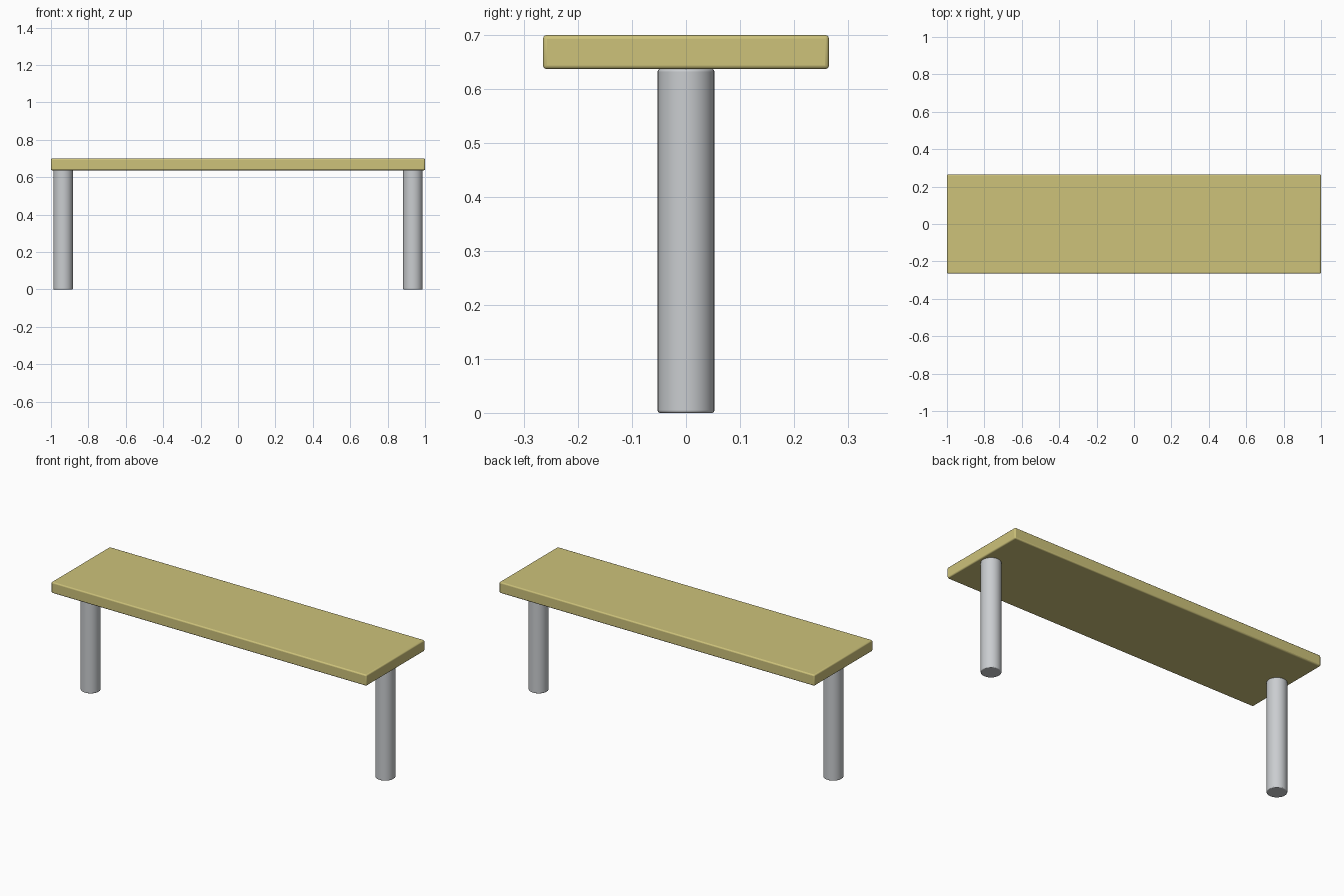
import bpy
import math

cube = bpy.data.objects.get("Cube")
if cube:
    bpy.data.objects.remove(cube, do_unlink=True)


def make_material(name, rgb):
    mat = bpy.data.materials.new(name)
    mat.use_nodes = True
    colour = (*rgb, 1.0)
    mat.diffuse_color = colour
    mat.node_tree.nodes["Principled BSDF"].inputs["Base Color"].default_value = colour
    return mat


def finish(name, mat, bevel):
    """Name the active object, round its edges and smooth the shading."""
    obj = bpy.context.object
    obj.name = name
    obj.data.materials.append(mat)
    bpy.ops.object.transform_apply(location=False, rotation=False, scale=True)
    mod = obj.modifiers.new("rounded_edges", "BEVEL")
    mod.width = bevel
    mod.segments = 3
    mod.limit_method = "ANGLE"
    mod.angle_limit = math.radians(40)
    bpy.ops.object.shade_smooth_by_angle(angle=math.radians(35))
    return obj


wood = make_material("pale wood", (0.61, 0.54, 0.195))
metal = make_material("light grey metal", (0.59, 0.61, 0.63))

LENGTH, DEPTH = 2.0, 0.53
TOP, UNDERSIDE = 0.70, 0.637
LEG_X, LEG_RADIUS = 0.935, 0.0525

# Seat plank
bpy.ops.mesh.primitive_cube_add(size=1, location=(0, 0, (TOP + UNDERSIDE) / 2))
bpy.context.object.scale = (LENGTH, DEPTH, TOP - UNDERSIDE)
finish("seat_plank", wood, 0.007)

# Round legs, one centred under each end
for name, side in (("left_leg", 1), ("right_leg", -1)):
    bpy.ops.mesh.primitive_cylinder_add(
        vertices=48, radius=LEG_RADIUS, depth=UNDERSIDE,
        location=(side * LEG_X, 0, UNDERSIDE / 2))
    finish(name, metal, 0.004)
